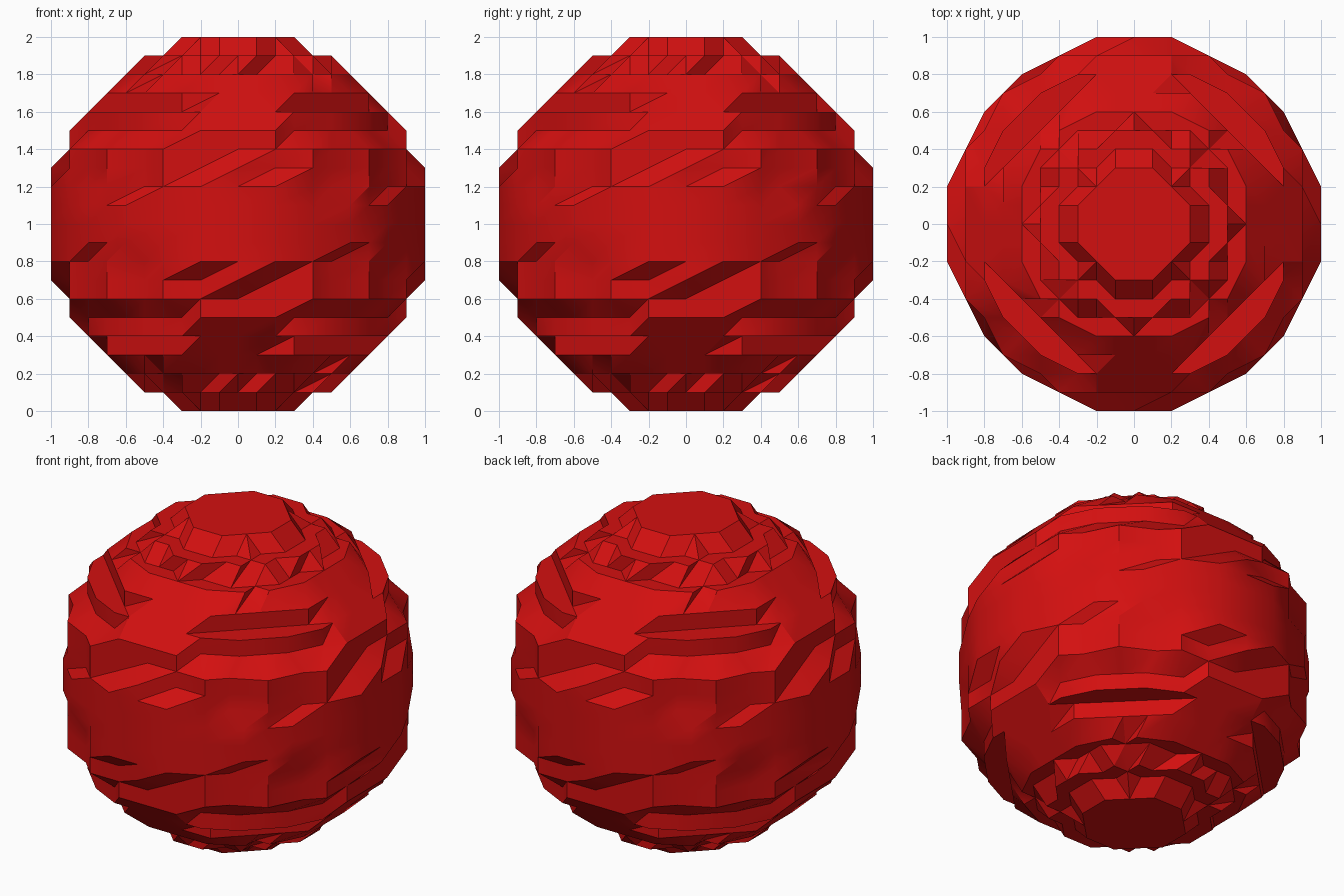
import bpy
import bmesh
import math
from mathutils import Vector

cube = bpy.data.objects.get("Cube")
if cube:
    bpy.data.objects.remove(cube, do_unlink=True)

SEGMENTS = 32      # columns around the axis
RINGS = 32         # latitude steps from pole to pole
CAP = 3            # latitude steps covered by each flat cap

# Single red material
red = bpy.data.materials.new("red")
red.use_nodes = True
colour = (0.65, 0.005, 0.005, 1.0)
red.diffuse_color = colour
bsdf = next(n for n in red.node_tree.nodes if n.type == 'BSDF_PRINCIPLED')
bsdf.inputs["Base Color"].default_value = colour
bsdf.inputs["Roughness"].default_value = 0.6

bm = bmesh.new()
shared = {}


def snapped_vert(ring, column):
    """Sphere point snapped to a 0.1 grid; points that coincide are shared."""
    lat = math.pi * (ring / RINGS - 0.5)
    lon = math.tau * (column % SEGMENTS) / SEGMENTS
    point = (math.cos(lat) * math.cos(lon),
             math.cos(lat) * math.sin(lon),
             math.sin(lat))
    key = tuple(round(c * 10) for c in point)
    if key not in shared:
        shared[key] = bm.verts.new(Vector(key) / 10 + Vector((0, 0, 1)))
    return shared[key]


def add_face(verts):
    verts = list(dict.fromkeys(verts))
    if len(verts) > 2 and bm.faces.get(verts) is None:
        bm.faces.new(verts)


# Stepped side: every cell is split from lower left to upper right
for ring in range(CAP, RINGS - CAP):
    for col in range(SEGMENTS):
        low_l, low_r = snapped_vert(ring, col), snapped_vert(ring, col + 1)
        up_l, up_r = snapped_vert(ring + 1, col), snapped_vert(ring + 1, col + 1)
        add_face((low_l, low_r, up_r))
        add_face((low_l, up_r, up_l))

# Flat caps at the bottom and top
add_face([snapped_vert(CAP, c) for c in reversed(range(SEGMENTS))])
add_face([snapped_vert(RINGS - CAP, c) for c in range(SEGMENTS)])

bmesh.ops.dissolve_degenerate(bm, dist=0.0001, edges=bm.edges[:])

mesh = bpy.data.meshes.new("stepped_ball")
bm.to_mesh(mesh)
bm.free()
mesh.materials.append(red)

ball = bpy.data.objects.new("stepped_ball", mesh)
bpy.context.collection.objects.link(ball)

# Smooth shading with sharp steps
bpy.ops.object.select_all(action='DESELECT')
ball.select_set(True)
bpy.context.view_layer.objects.active = ball
bpy.ops.object.shade_smooth_by_angle(angle=math.radians(30))
